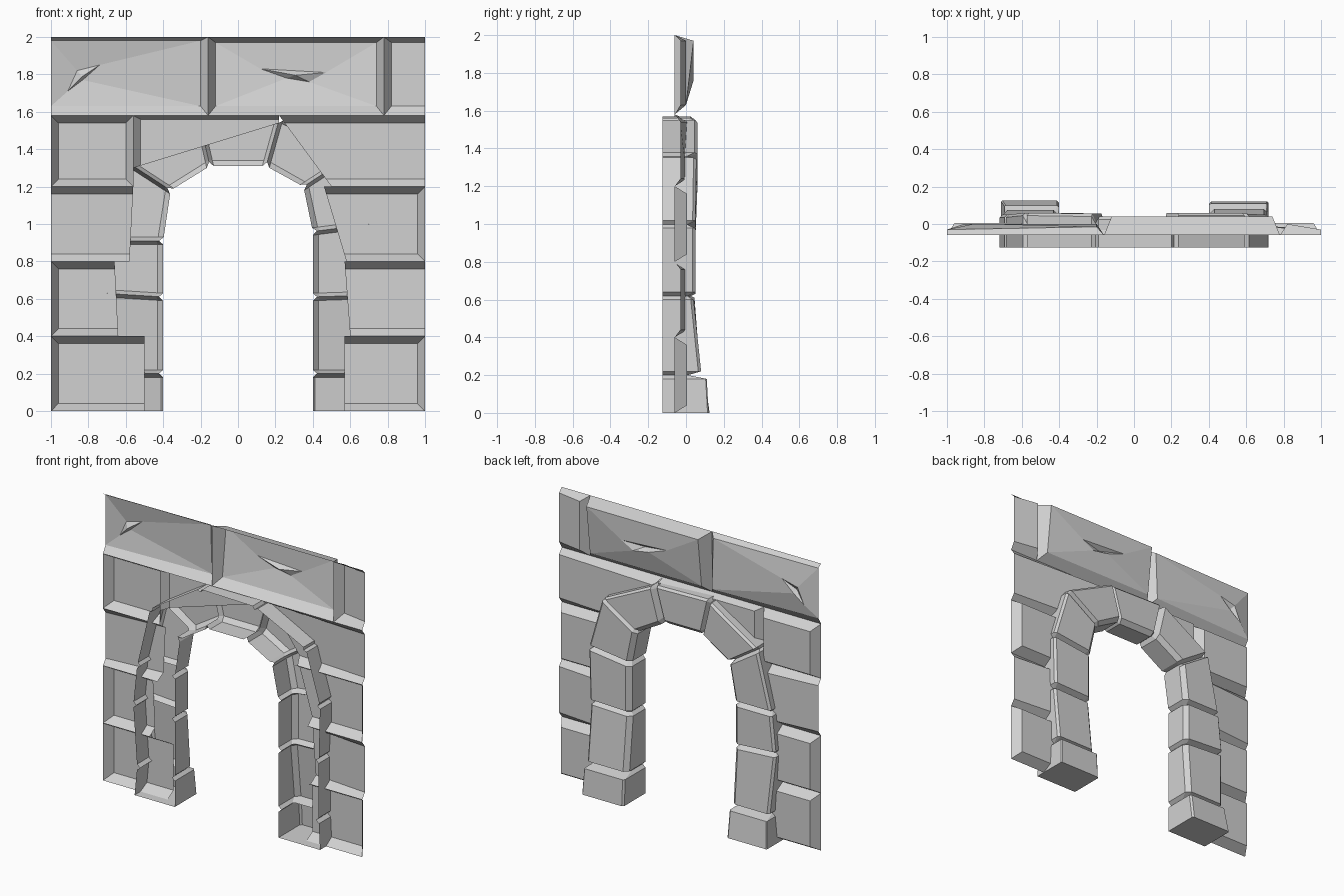
import bpy, bmesh
from mathutils import Vector

cube = bpy.data.objects.get("Cube")
if cube:
    bpy.data.objects.remove(cube)

stone = bpy.data.materials.new("grey_stone")
stone.use_nodes = True
GREY = (0.64, 0.64, 0.64, 1)
stone.diffuse_color = GREY
stone.node_tree.nodes["Principled BSDF"].inputs["Base Color"].default_value = GREY

RIM, ARCH_RIM, GROOVE = -0.06, -0.125, 0.01


def finish(name, bm):
    """Turn the shell outward and make it an object."""
    bmesh.ops.recalc_face_normals(bm, faces=bm.faces)
    if sum(f.normal.y * f.calc_area() for f in bm.faces) < 0:
        bmesh.ops.reverse_faces(bm, faces=bm.faces)
    mesh = bpy.data.meshes.new(name)
    bm.to_mesh(mesh)
    bm.free()
    mesh.materials.append(stone)
    bpy.context.collection.objects.link(bpy.data.objects.new(name, mesh))


def inset(points, widths):
    """Move each side of a clockwise outline inward by its own width."""
    pts = [Vector(p) for p in points]
    n = len(pts)
    lines = []
    for i, w in enumerate(widths):
        d = (pts[(i + 1) % n] - pts[i]).normalized()
        lines.append((pts[i] + Vector((d.y, -d.x)) * w, d))
    result = []
    for i in range(n):
        (p, d), (q, e) = lines[i - 1], lines[i]
        t = (q - p).cross(e) / d.cross(e)
        result.append(p + d * t)
    return result


def wall_stone(name, outline, widths, depths, chip=None):
    """Open-backed slab: bevelled sides where the width is not zero."""
    bm = bmesh.new()
    rim = [bm.verts.new((x, RIM, z)) for x, z in outline]
    face = [bm.verts.new((p.x, y, p.y)) for p, y in zip(inset(outline, widths), depths)]
    n = len(rim)
    for i, w in enumerate(widths):
        if w:
            j = (i + 1) % n
            bm.faces.new((rim[i], rim[j], face[j], face[i]))
    if chip:
        # a gouge sunk into the slab
        cut = [bm.verts.new((x, max(depths), z)) for x, z in chip]
        mid = sum((v.co for v in cut), Vector()) / 4
        tip = bm.verts.new(mid - Vector((0, 0.03, 0)))
        for i in range(4):
            j = (i + 1) % 4
            bm.faces.new((face[i], face[j], cut[j], cut[i]))
            bm.faces.new((cut[i], cut[j], tip))
    else:
        bm.faces.new(face)
    bmesh.ops.delete(bm, geom=[v for v in bm.verts if not v.link_faces], context='VERTS')
    finish(name, bm)


def section(inner, outer, front, bevel, shrink=0.0):
    """U-shaped cross-section from the opening to the outer side."""
    u = (outer - inner).normalized()
    a, b = inner + u * shrink, outer - u * shrink
    worn = bevel / 2
    row = [(a, ARCH_RIM), (a, front - bevel), (a + u * bevel, front),
           (b - u * worn, front), (b, front - worn), (b, ARCH_RIM)]
    return [(p.x, y, p.y) for p, y in row]


def arch_stone(name, start, end, y0, y1, foot_start, foot_end, bevel):
    """One block of the arch lofted between two joints."""
    a, b = [Vector(p) for p in start], [Vector(p) for p in end]

    def along(i, reach):
        return (b[i] - a[i]).normalized() * reach

    rows = []
    if not foot_start:
        rows.append(section(*a, GROOVE, 0.015, 0.022))
    s = 0 if foot_start else 0.02
    e = 0 if foot_end else 0.02
    rows.append(section(a[0] + along(0, s), a[1] + along(1, s), y0, bevel))
    rows.append(section(b[0] - along(0, e), b[1] - along(1, e), y1, bevel))
    if not foot_end:
        rows.append(section(*b, GROOVE, 0.015, 0.022))
    bm = bmesh.new()
    rings = [[bm.verts.new(co) for co in row] for row in rows]
    for r, q in zip(rings, rings[1:]):
        for i in range(5):
            bm.faces.new((r[i], r[i + 1], q[i + 1], q[i]))
    if foot_start:
        bm.faces.new(rings[0])
    if foot_end:
        bm.faces.new(rings[-1])
    finish(name, bm)


B = 0.04
# Top course: outlines run clockwise from the lower left corner
wall_stone("top_course_right", [(-1, 1.58), (-1, 2), (-0.16, 2), (-0.16, 1.58)],
           [0, 0.02, B, 0.05], [-0.03, -0.03, -0.015, 0.0],
           [(-0.91, 1.71), (-0.86, 1.82), (-0.74, 1.85), (-0.83, 1.77)])
wall_stone("top_course_middle", [(-0.16, 1.58), (-0.16, 2), (0.78, 2), (0.78, 1.58)],
           [B, 0.03, B, 0.05], [0.0, 0.04, 0.04, 0.0],
           [(0.26, 1.78), (0.12, 1.83), (0.47, 1.81), (0.38, 1.76)])
wall_stone("top_course_left", [(0.78, 1.58), (0.78, 2), (1, 2), (1, 1.58)],
           [B, 0.03, 0, 0.05], [0.0, 0.0, -0.03, -0.03])

# Side courses: (bottom, top, inner end low, inner end high, bevelled outer end)
right_rows = [(0, 0.4, -0.5, -0.5, 1), (0.4, 0.8, -0.64, -0.66, 1),
              (0.8, 1.2, -0.58, -0.56, 0), (1.2, 1.58, -0.56, -0.56, 1)]
left_rows = [(0, 0.4, 0.57, 0.57, 1), (0.4, 0.8, 0.6, 0.57, 0),
             (0.8, 1.2, 0.58, 0.46, 1), (1.2, 1.58, 0.5, 0.22, 0)]
for i, (low, high, x0, x1, end) in enumerate(right_rows):
    outer = 0.005 if end else -0.03
    wall_stone(f"right_wall_stone_{i + 1}", [(-1, low), (-1, high), (x1, high), (x0, low)],
               [B * end, B, B if i == 3 else 0, B], [outer, outer, 0.005, 0.005])
for i, (low, high, x0, x1, end) in enumerate(left_rows):
    outer = 0.005 if end else -0.03
    wall_stone(f"left_wall_stone_{i + 1}", [(x0, low), (x1, high), (1, high), (1, low)],
               [0, B, B * end, B], [0.005, 0.005, outer, outer])
wall_stone("wall_above_arch", [(-0.56, 1.3), (-0.56, 1.58), (0.22, 1.58), (0.22, 1.54)],
           [B, 0.02, 0, 0], [-0.01] * 4)

# Arch joints from the left foot over the crown to the right foot: inner, outer
joints = [((0.4, 0), (0.72, 0)), ((0.4, 0.2), (0.71, 0.2)), ((0.4, 0.61), (0.71, 0.62)),
          ((0.4, 0.96), (0.72, 1.0)), ((0.35, 1.2), (0.61, 1.37)),
          ((0.15, 1.31), (0.22, 1.56)), ((-0.15, 1.31), (-0.21, 1.57)),
          ((-0.36, 1.18), (-0.59, 1.33)), ((-0.4, 0.91), (-0.69, 0.91)),
          ((-0.4, 0.61), (-0.72, 0.63)), ((-0.4, 0.2), (-0.69, 0.2)),
          ((-0.4, 0), (-0.71, 0))]
names = ["left_foot", "left_lower_block", "left_upper_block", "left_haunch",
         "left_shoulder", "keystone", "right_shoulder", "right_haunch",
         "right_upper_block", "right_lower_block", "right_foot"]
fronts = [(0.12, 0.11), (0.08, 0.04), (0.05, 0.05), (0.05, 0.055), (0.06, 0.06), (0.04, 0.04),
          (0.055, 0.06), (0.06, 0.05), (0.05, 0.05), (0.045, 0.075), (0.1, 0.125)]
for i, name in enumerate(names):
    arch_stone(name, joints[i], joints[i + 1], *fronts[i], foot_start=i == 0,
               foot_end=i == len(names) - 1, bevel=0.012 if name.endswith("foot") else 0.03)
